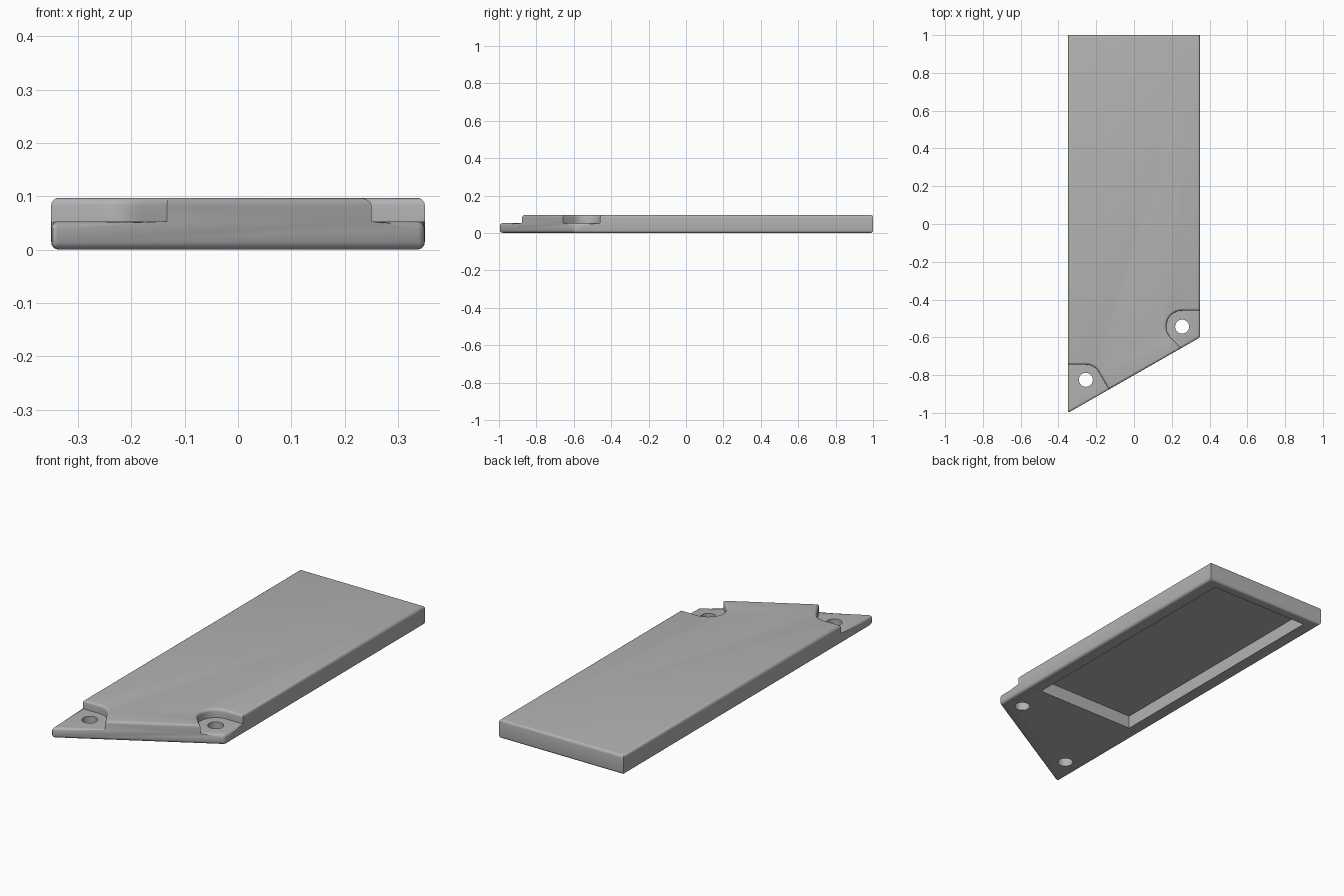
import bpy, bmesh, math
from math import radians, cos, sin

if "Cube" in bpy.data.objects:
    bpy.data.objects.remove(bpy.data.objects["Cube"])

HALF, TOP, FLOOR, CEILING, ROUND = 0.35, 0.097, 0.053, 0.067, 0.014

grey = bpy.data.materials.new("plain grey")
grey.use_nodes = True
grey.diffuse_color = (0.45, 0.45, 0.45, 1)
grey.node_tree.nodes["Principled BSDF"].inputs["Base Color"].default_value = grey.diffuse_color


def prism(name, outline, z0, z1):
    """Extrude a plan outline between two heights."""
    bm = bmesh.new()
    face = bm.faces.new([bm.verts.new((x, y, z0)) for x, y in outline])
    ext = bmesh.ops.extrude_face_region(bm, geom=[face])
    new = [v for v in ext["geom"] if isinstance(v, bmesh.types.BMVert)]
    bmesh.ops.translate(bm, verts=new, vec=(0, 0, z1 - z0))
    bmesh.ops.recalc_face_normals(bm, faces=bm.faces)
    mesh = bpy.data.meshes.new(name)
    bm.to_mesh(mesh)
    bm.free()
    mesh.materials.append(grey)
    obj = bpy.data.objects.new(name, mesh)
    bpy.context.collection.objects.link(obj)
    return obj


def arc(centre, radius, start, end, count):
    angles = [radians(start + (end - start) * i / count) for i in range(count + 1)]
    return [(centre[0] + radius * cos(a), centre[1] + radius * sin(a)) for a in angles]


def cut(obj, cutter):
    """Subtract a cutter for good, then remove it."""
    cutter.hide_render = True
    mod = obj.modifiers.new("cut", 'BOOLEAN')
    mod.operation = 'DIFFERENCE'
    mod.solver = 'EXACT'
    mod.object = cutter
    bpy.context.view_layer.objects.active = obj
    bpy.ops.object.modifier_apply(modifier=mod.name)
    bpy.data.objects.remove(cutter)


# Slab with a slanted front end
plate = prism("cover_plate", [(-HALF, -1), (HALF, -0.6), (HALF, 1), (-HALF, 1)], 0, TOP)

# Stepped screw seats at the two front corners
right_hole, left_hole = (-0.255, -0.825), (0.255, -0.543)
seat = arc(right_hole, 0.08, 90, 30, 8)
x, y = seat[-1]
cut(plate, prism("right_seat_cutter", [(-0.45, -0.745)] + seat
                 + [(x + 0.125, y - 0.217), (-0.45, -1.1)], FLOOR, 0.2))
seat = arc(left_hole, 0.084, 90, 225, 16)
x, y = seat[-1]
cut(plate, prism("left_seat_cutter", [(0.45, -0.459)] + seat
                 + [(x + 0.15, y - 0.15), (0.45, y - 0.15)], FLOOR, 0.2))

# Round the outer rims and the two front corners
bm = bmesh.new()
bm.from_mesh(plate.data)
bmesh.ops.remove_doubles(bm, verts=bm.verts, dist=0.0001)
bm.normal_update()
rims = []
for e in bm.edges:
    if len(e.link_faces) != 2 or e.calc_face_angle_signed() < 0.5:
        continue
    a, b = (v.co for v in e.verts)
    flat = any(abs(f.normal.z) > 0.9 for f in e.link_faces)
    corner = abs(a.x) > HALF - 0.001 and max(a.y, b.y) < -0.55 and max(a.z, b.z) < FLOOR + 0.001
    if flat or corner:
        rims.append(e)
bmesh.ops.bevel(bm, geom=rims, offset=ROUND, offset_type='OFFSET', segments=4,
                profile=0.5, affect='EDGES', clamp_overlap=True)
bm.to_mesh(plate.data)
bm.free()

# Screw holes
for centre in (right_hole, left_hole):
    cut(plate, prism("hole_cutter", arc(centre, 0.037, 0, 348.75, 31), -0.1, 0.2))

# Pocket in the underside
cut(plate, prism("pocket_cutter", [(-0.28, -0.37), (0.28, -0.37), (0.28, 0.95), (-0.28, 0.95)],
                 -0.1, CEILING))

plate.select_set(True)
bpy.context.view_layer.objects.active = plate
bpy.ops.object.shade_smooth_by_angle(angle=radians(35))
